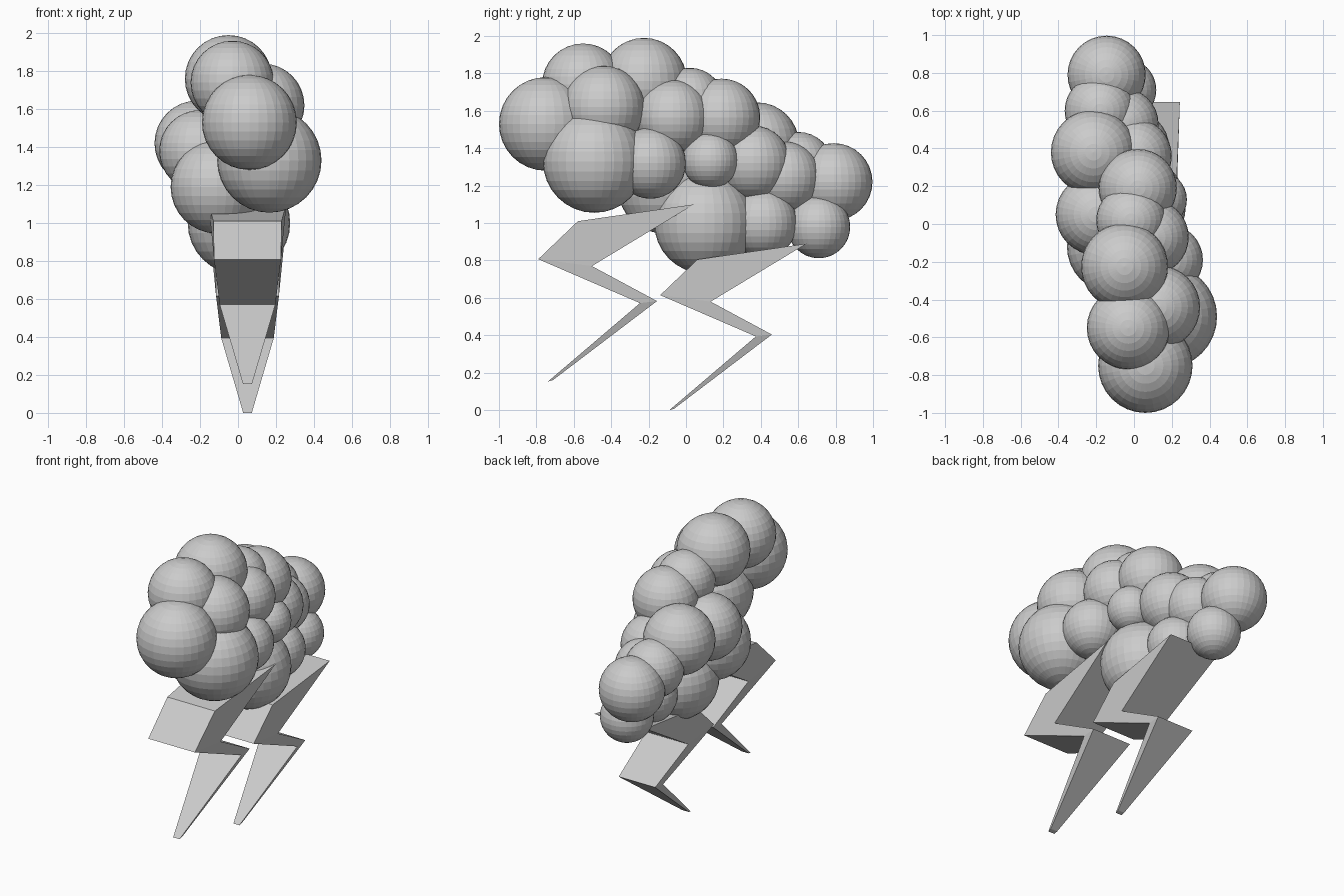
import bpy, bmesh

grey = bpy.data.materials.new("storm_grey")
grey.diffuse_color = (0.6, 0.6, 0.6, 1)


def finish(bm, name):
    bmesh.ops.recalc_face_normals(bm, faces=bm.faces)
    me = bpy.data.meshes.new(name)
    bm.to_mesh(me)
    bm.free()
    me.materials.append(grey)
    ob = bpy.data.objects.new(name, me)
    bpy.context.collection.objects.link(ob)
    return ob


# Cloud puffs: x, y, z, radius
PUFFS = [
    (0.06, -0.75, 1.53, 0.25), (-0.03, -0.55, 1.74, 0.22),
    (0.13, -0.44, 1.62, 0.22), (0.165, -0.49, 1.33, 0.275),
    (-0.05, -0.225, 1.76, 0.23), (0.09, -0.07, 1.565, 0.20),
    (0.02, 0.19, 1.565, 0.207), (-0.015, 0.02, 1.645, 0.185),
    (0.175, -0.19, 1.32, 0.19), (0.13, 0.13, 1.335, 0.15),
    (-0.215, 0.38, 1.42, 0.225), (-0.20, 0.05, 1.38, 0.215),
    (-0.11, -0.12, 1.19, 0.245), (0.005, 0.10, 1.00, 0.27),
    (0.0, 0.41, 1.00, 0.185), (-0.06, 0.53, 1.245, 0.19),
    (-0.05, 0.71, 0.98, 0.168), (-0.145, 0.79, 1.22, 0.207),
    (-0.18, 0.60, 1.30, 0.187), (0.0, 0.36, 1.32, 0.20),
]
for i, (x, y, z, r) in enumerate(PUFFS):
    bm = bmesh.new()
    bmesh.ops.create_uvsphere(bm, u_segments=32, v_segments=16, radius=r)
    bmesh.ops.translate(bm, verts=bm.verts, vec=(x, y, z))
    finish(bm, f"cloud_puff_{i + 1}")

# Lightning bolt outline: y, z, half width; the bolt narrows towards its tip
BOLT = [
    (0.043, 1.10, 0.205), (-0.578, 1.01, 0.18), (-0.79, 0.807, 0.176),
    (-0.246, 0.572, 0.147), (-0.738, 0.153, 0.024), (-0.712, 0.16, 0.026),
    (-0.155, 0.583, 0.147), (-0.503, 0.77, 0.17),
]
SIDES = [(0, 1, 2, 7), (7, 2, 3, 6), (6, 3, 4, 5)]


def bolt(name, top_y, top_z, scale, cx=0.05):
    bm = bmesh.new()
    y0, z0, _ = BOLT[0]
    rows = [[bm.verts.new((cx + s * w * scale, top_y + scale * (y - y0),
                           top_z + scale * (z - z0))) for y, z, w in BOLT]
            for s in (-1, 1)]
    for row in rows:
        for f in SIDES:
            bm.faces.new([row[k] for k in f])
    n = len(BOLT)
    for k in range(n):
        j = (k + 1) % n
        bm.faces.new((rows[0][k], rows[0][j], rows[1][j], rows[1][k]))
    finish(bm, name)


bolt("front_lightning_bolt", 0.043, 1.10, 1.0)
bolt("rear_lightning_bolt", 0.645, 0.89, 0.94)
